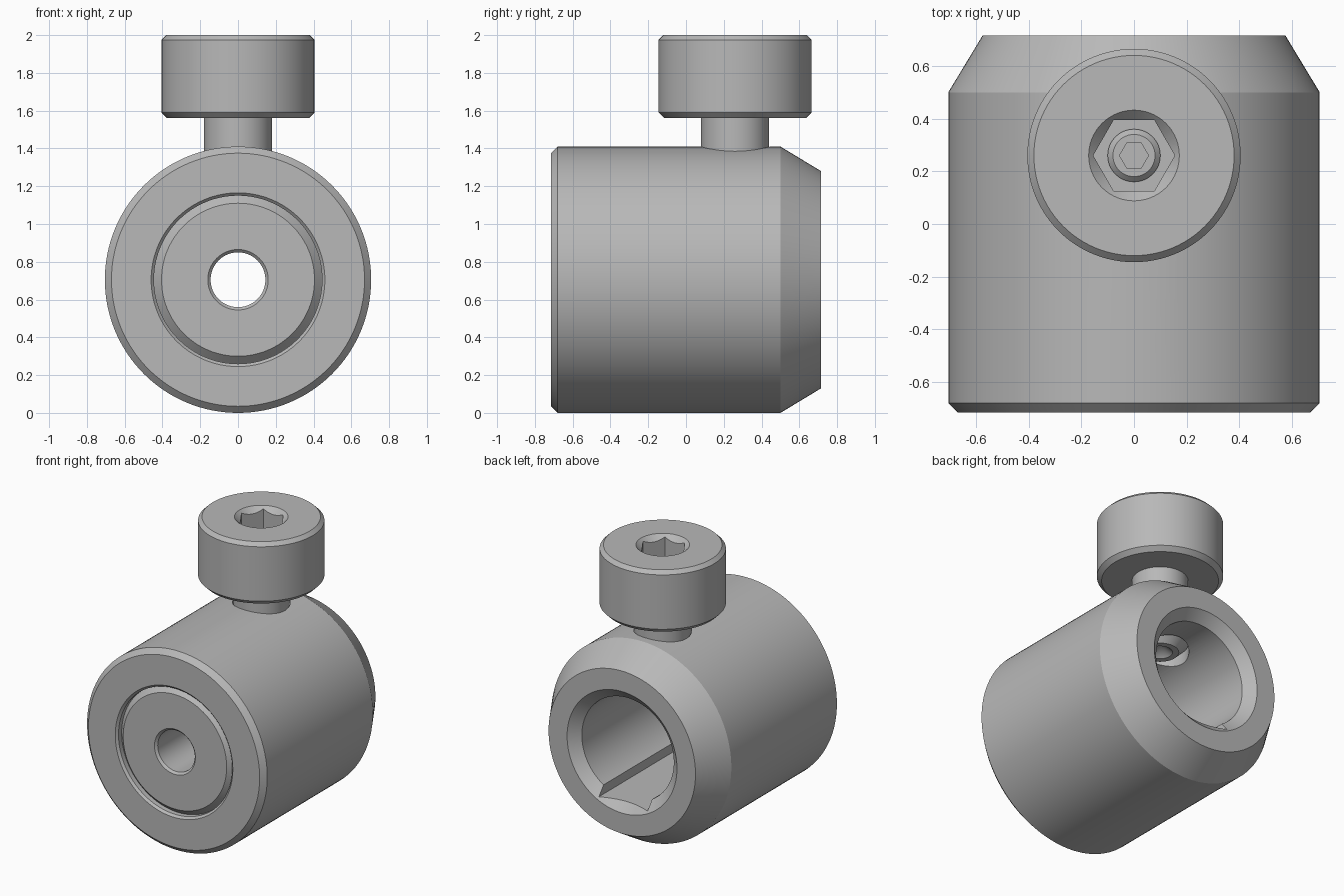
import bpy, bmesh, math

cube = bpy.data.objects.get("Cube")
if cube:
    bpy.data.objects.remove(cube, do_unlink=True)

GREY = (0.48, 0.48, 0.48, 1)
steel = bpy.data.materials.new("steel grey")
steel.use_nodes = True
steel.diffuse_color = GREY
steel.node_tree.nodes["Principled BSDF"].inputs["Base Color"].default_value = GREY

AXIS_Z = 0.705     # height of the collar axis
SCREW_Y = 0.26     # screw position along the collar


def finish(name, bm):
    bmesh.ops.remove_doubles(bm, verts=bm.verts, dist=1e-5)
    bmesh.ops.recalc_face_normals(bm, faces=bm.faces)
    mesh = bpy.data.meshes.new(name)
    bm.to_mesh(mesh)
    bm.free()
    mesh.materials.append(steel)
    ob = bpy.data.objects.new(name, mesh)
    bpy.context.collection.objects.link(ob)
    return ob


def lathe(name, profile, along="z", segments=96, closed=False):
    """Turn (radius, position) points around the screw (z) or collar (y) axis."""
    bm = bmesh.new()
    rings = []
    for r, h in profile:
        ring = []
        for i in range(segments):
            a = math.tau * i / segments
            u, v = r * math.cos(a), r * math.sin(a)
            co = (u, v + SCREW_Y, h) if along == "z" else (u, h, v + AXIS_Z)
            ring.append(bm.verts.new(co))
        rings.append(ring)
    pairs = list(zip(rings, rings[1:]))
    if closed:
        pairs.append((rings[-1], rings[0]))
    for a, b in pairs:
        for i in range(segments):
            j = (i + 1) % segments
            bm.faces.new((a[i], a[j], b[j], b[i]))
    return finish(name, bm)


def box(name, x, y, z):
    bm = bmesh.new()
    bmesh.ops.create_cube(bm, size=1)
    for v in bm.verts:
        v.co = [lo + (c + 0.5) * (hi - lo) for c, (lo, hi) in zip(v.co, (x, y, z))]
    return finish(name, bm)


def cut(target, cutter):
    mod = target.modifiers.new("cut", "BOOLEAN")
    mod.operation, mod.solver, mod.object = "DIFFERENCE", "EXACT", cutter
    bpy.context.view_layer.objects.active = target
    bpy.ops.object.modifier_apply(modifier=mod.name)
    bpy.data.objects.remove(cutter, do_unlink=True)


# Collar: chamfered shell, grooved front face, pilot hole and wide rear bore
collar = lathe("collar", [
    (0.67, -0.715), (0.705, -0.68), (0.705, 0.50), (0.575, 0.715),
    (0.43, 0.715), (0.36, 0.65), (0.36, -0.30), (0.145, -0.30),
    (0.145, -0.69), (0.16, -0.705), (0.405, -0.705), (0.445, -0.665),
    (0.445, -0.70), (0.46, -0.715)], along="y", segments=128, closed=True)

# Flat keyway along the bottom of the bore
cut(collar, box("keyway_cutter", (-0.19, 0.19), (-0.28, 0.8), (AXIS_Z - 0.37, AXIS_Z)))

# Clearance hole for the screw in the collar's top wall
cut(collar, lathe("screw_hole_cutter", [(0, 0.9), (0.185, 0.9), (0.185, 1.5), (0, 1.5)]))

# Clamping screw with cupped tip
screw = lathe("clamp_screw", [
    (0, 1.10), (0.08, 1.03), (0.12, 1.03), (0.18, 1.09), (0.18, 1.56),
    (0.375, 1.56), (0.405, 1.59), (0.405, 1.975), (0.38, 2.0), (0, 2.0)])

# Hexagonal socket with countersunk mouth
cut(screw, lathe("socket_cutter", [(0, 1.72), (0.155, 1.72), (0.155, 2.1), (0, 2.1)], segments=6))
cut(screw, lathe("mouth_cutter", [(0, 1.95), (0.122, 1.95), (0.222, 2.05), (0, 2.05)]))

# Small pin with its own hexagonal recess at the bottom of the socket
pin = lathe("socket_pin", [(0, 1.70), (0.10, 1.70), (0.10, 1.74), (0.08, 1.76), (0, 1.76)], segments=48)
cut(pin, lathe("pin_hex_cutter", [(0, 1.72), (0.055, 1.72), (0.055, 1.8), (0, 1.8)], segments=6))

bpy.ops.object.select_all(action="DESELECT")
for ob in (collar, screw, pin):
    ob.select_set(True)
bpy.context.view_layer.objects.active = collar
bpy.ops.object.shade_smooth_by_angle(angle=math.radians(25))
